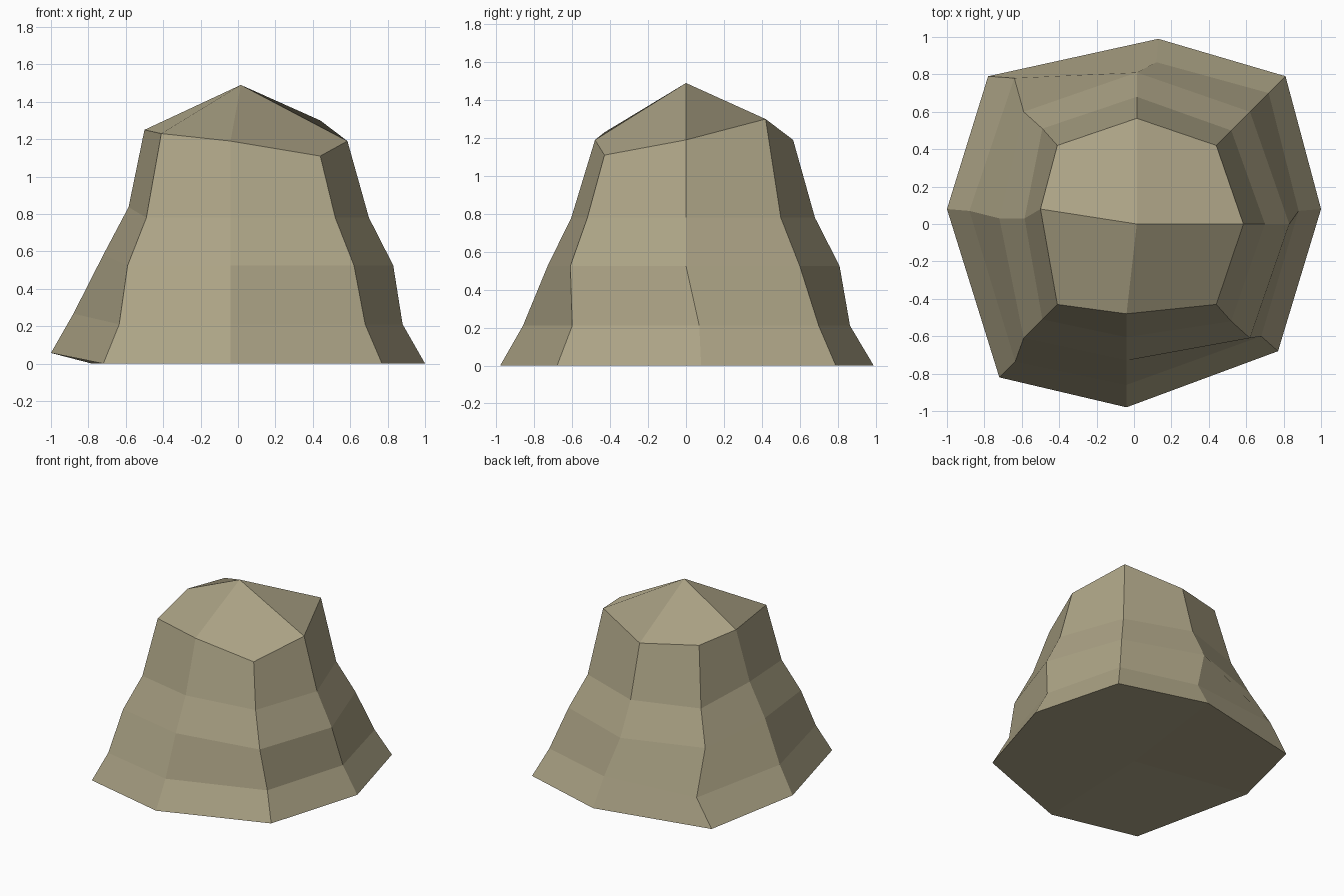
import bpy, bmesh

if "Cube" in bpy.data.objects:
    bpy.data.objects.remove(bpy.data.objects["Cube"])

# Ring heights from ground to shoulder
HEIGHTS = [0.0, 0.21, 0.525, 0.78, 1.19]

# One ridge per compass direction (counter-clockwise from the right),
# each listing its x, y position at the five ring heights
RIDGES = {
    "E":  [(1.00, 0.08), (0.88, 0.07), (0.83, 0.00), (0.70, 0.00), (0.585, 0.00)],
    "NE": [(0.81, 0.79), (0.72, 0.70), (0.62, 0.60), (0.52, 0.50), (0.44, 0.42)],
    "N":  [(0.13, 0.99), (0.12, 0.865), (0.015, 0.81), (0.015, 0.68), (0.015, 0.565)],
    "NW": [(-0.78, 0.79), (-0.64, 0.78), (-0.59, 0.60), (-0.49, 0.51), (-0.41, 0.42)],
    "W":  [(-1.00, 0.08), (-0.88, 0.07), (-0.72, 0.03), (-0.585, 0.03), (-0.50, 0.08)],
    "SW": [(-0.72, -0.82), (-0.635, -0.735), (-0.59, -0.61), (-0.49, -0.51), (-0.41, -0.43)],
    "S":  [(-0.04, -0.98), (-0.04, -0.86), (-0.04, -0.73), (-0.04, -0.605), (-0.04, -0.48)],
    "SE": [(0.77, -0.68), (0.68, -0.60), (0.62, -0.61), (0.52, -0.52), (0.44, -0.43)],
}
# The left ridge is lifted; the shoulder corners are uneven
LEFT_LIFT = 0.057
SHOULDER = {"NE": 1.30, "NW": 1.23, "W": 1.25, "SW": 1.23, "SE": 1.11}

bm = bmesh.new()
cols = []
for name, pts in RIDGES.items():
    lift = LEFT_LIFT if name == "W" else 0.0
    zs = [h + lift for h in HEIGHTS]
    zs[-1] = SHOULDER.get(name, HEIGHTS[-1])
    cols.append([bm.verts.new((x, y, z)) for (x, y), z in zip(pts, zs)])
n = len(cols)

# Side walls
for i in range(n):
    a, b = cols[i], cols[(i + 1) % n]
    for k in range(len(HEIGHTS) - 1):
        bm.faces.new((b[k], b[k + 1], a[k + 1], a[k]))

# Peak made of four facets, underside as a fan of four
apex = bm.verts.new((0.015, 0.0, 1.49))
base = bm.verts.new((0.0, 0.0, 0.0))
for i in range(0, n, 2):
    trio = [cols[(i + j) % n] for j in range(3)]
    bm.faces.new([apex] + [c[-1] for c in trio])
    bm.faces.new([base] + [c[0] for c in reversed(trio)])

mesh = bpy.data.meshes.new("boulder")
bm.to_mesh(mesh)
bm.free()
mat = bpy.data.materials.new("tan stone")
mat.diffuse_color = (0.41, 0.365, 0.235, 1.0)
mat.use_nodes = True
mat.node_tree.nodes["Principled BSDF"].inputs["Base Color"].default_value = mat.diffuse_color
mesh.materials.append(mat)
boulder = bpy.data.objects.new("boulder", mesh)
bpy.context.collection.objects.link(boulder)
